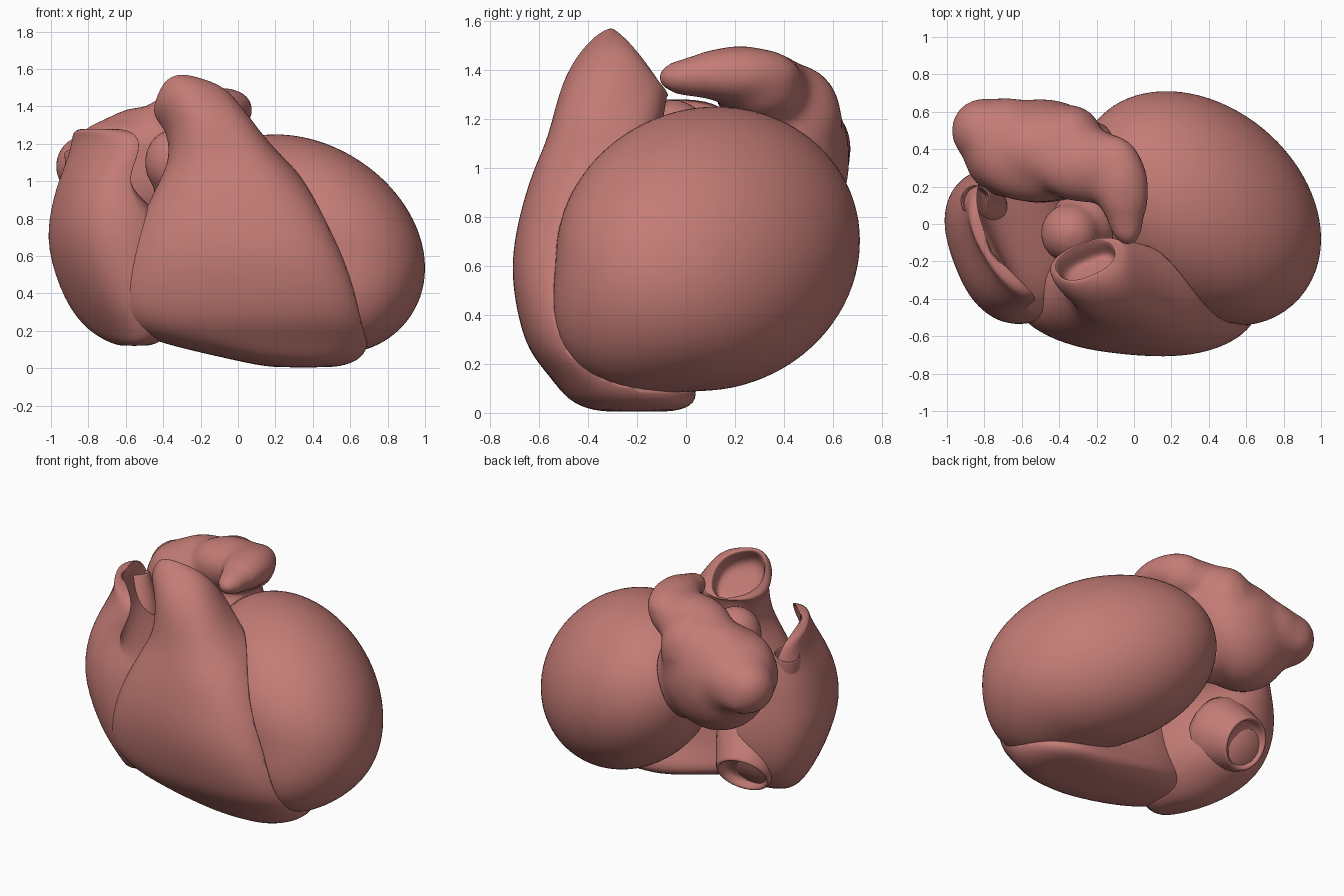
import bpy, bmesh, math
from mathutils import Vector, Matrix

if "Cube" in bpy.data.objects:
    bpy.data.objects.remove(bpy.data.objects["Cube"])

flesh = bpy.data.materials.new("flesh")
flesh.diffuse_color = (0.55, 0.2, 0.18, 1)
flesh.use_nodes = True
flesh.node_tree.nodes["Principled BSDF"].inputs["Base Color"].default_value = flesh.diffuse_color


def finish(bm, name, subsurf=0):
    bmesh.ops.recalc_face_normals(bm, faces=bm.faces)
    me = bpy.data.meshes.new(name)
    bm.to_mesh(me)
    bm.free()
    for p in me.polygons:
        p.use_smooth = True
    me.materials.append(flesh)
    ob = bpy.data.objects.new(name, me)
    bpy.context.collection.objects.link(ob)
    if subsurf:
        ob.modifiers.new("smooth", 'SUBSURF').levels = subsurf
        ob.modifiers["smooth"].render_levels = subsurf
    return ob


def skin(name, rings, subsurf=2):
    """Bridge a list of equal-length point rings and cap both ends."""
    bm = bmesh.new()
    vs = [[bm.verts.new(p) for p in r] for r in rings]
    n = len(vs[0])
    for a, b in zip(vs, vs[1:]):
        for i in range(n):
            bm.faces.new((a[i], a[(i + 1) % n], b[(i + 1) % n], b[i]))
    for end in (vs[0], vs[-1]):
        c = bm.verts.new(sum((v.co for v in end), Vector()) / n)
        for i in range(n):
            bm.faces.new((end[i], end[(i + 1) % n], c))
    return finish(bm, name, subsurf)


def section(z, x1, y1, x2, y2, front, back, tilt=(0, 0), n=28):
    """Horizontal blunt lens along a chord, with separate bulges on its two sides."""
    a, b = Vector((x1, y1)), Vector((x2, y2))
    mid, half = (a + b) / 2, (b - a) / 2
    d = half.normalized()
    nrm = Vector((d.y, -d.x))
    out = []
    for i in range(n):
        t = 2 * math.pi * i / n
        s = math.copysign(abs(math.sin(t)) ** 0.9, math.sin(t))
        c = math.copysign(abs(math.cos(t)) ** 0.8, math.cos(t))
        p = mid + half * c + nrm * (front * s if s > 0 else back * s)
        o = p - mid
        out.append(Vector((p.x, p.y, z + tilt[0] * o.x + tilt[1] * o.y)))
    return out


def shrink(ring, k, move=(0, 0, 0)):
    c = sum(ring, Vector()) / len(ring)
    return [c + (p - c) * k + Vector(move) for p in ring]


def vessel(name, base, tip, r0, r1, depth=0.12):
    """Short tube with a rounded lip and a recessed opening at the tip."""
    base, tip = Vector(base), Vector(tip)
    q = (tip - base).to_track_quat('Z', 'Y')
    L = (tip - base).length
    prof = [(r0, 0), ((r0 + r1) / 2 * 0.97, L * 0.5), (r1, L * 0.92), (r1 * 0.96, L),
            (r1 * 0.86, L), (r1 * 0.8, L - 0.03), (r1 * 0.76, L - depth)]
    rings = [[base + q @ Vector((r * math.cos(t * math.pi / 10),
                                 r * math.sin(t * math.pi / 10), h))
              for t in range(20)] for r, h in prof]
    return skin(name, rings, 1)


def blob(name, parts, voxel=0.022, rounds=10):
    """Fuse ellipsoids (centre, radii, z-turn in degrees) into one soft body."""
    bm = bmesh.new()
    for c, r, turn in parts:
        m = Matrix.Translation(c) @ Matrix.Rotation(math.radians(turn), 4, 'Z') @ Matrix.Diagonal((*r, 1))
        bmesh.ops.create_icosphere(bm, subdivisions=4, radius=1, matrix=m)
    ob = finish(bm, name)
    rm = ob.modifiers.new("fuse", 'REMESH')
    rm.mode, rm.voxel_size, rm.use_smooth_shade = 'VOXEL', voxel, True
    sm = ob.modifiers.new("soften", 'SMOOTH')
    sm.factor, sm.iterations = 0.5, rounds
    return ob


def seat_against(ob, other):
    """Trim a part so that it rests on its neighbour."""
    m = ob.modifiers.new("seat", 'BOOLEAN')
    m.operation, m.solver, m.object = 'DIFFERENCE', 'EXACT', other


# Left ventricle: sphere sheared into a slanted ellipsoid, fuller at the lower front
sx, sy, sz = 0.65, 0.62, 0.58
xy, xz, yz = -0.11, -0.087, 0.02
l21, l31 = xy / sx, xz / sx
l22 = math.sqrt(sy ** 2 - l21 ** 2)
l32 = (yz - l31 * l21) / l22
l33 = math.sqrt(sz ** 2 - l31 ** 2 - l32 ** 2)
bm = bmesh.new()
bmesh.ops.create_icosphere(bm, subdivisions=5, radius=1, matrix=Matrix((
    (sx, 0, 0, 0.35), (l21, l22, 0, 0.09), (l31, l32, l33, 0.67), (0, 0, 0, 1))))
for v in bm.verts:
    q, w = (v.co.y - 0.09) / sy, (v.co.z - 0.67) / sz
    g = 1 + 0.6 * (max(0, -q) * max(0, -w)) ** 2
    v.co.y, v.co.z = 0.09 + q * sy * g, 0.67 + w * sz * g
left_ventricle = finish(bm, "left_ventricle")

# Right ventricle rising into the pulmonary trunk with a recessed opening
rv = [section(*s) for s in (
    (0.005, 0.15, -0.2, 0.55, -0.2, 0.18, 0.18),
    (0.05, -0.05, -0.25, 0.67, -0.2, 0.26, 0.28),
    (0.15, -0.5, -0.28, 0.71, -0.3, 0.27, 0.32),
    (0.25, -0.64, -0.32, 0.69, -0.41, 0.275, 0.34),
    (0.4, -0.67, -0.36, 0.65, -0.48, 0.26, 0.36),
    (0.6, -0.61, -0.38, 0.57, -0.5, 0.27, 0.35),
    (0.8, -0.52, -0.38, 0.48, -0.46, 0.26, 0.3),
    (1.0, -0.42, -0.32, 0.36, -0.4, 0.26, 0.2),
    (1.12, -0.365, -0.28, 0.26, -0.29, 0.28, 0.18),
    (1.26, -0.38, -0.27, 0.1, -0.18, 0.29, 0.13, (0, -0.3)),
    (1.36, -0.44, -0.28, -0.02, -0.14, 0.21, 0.11, (0.2, -0.6)),
    (1.395, -0.45, -0.27, -0.06, -0.12, 0.15, 0.1, (0.25, -1.0)),
    (1.42, -0.42, -0.26, -0.09, -0.12, 0.1, 0.08, (0.25, -1.4)))]
rv += [shrink(rv[-1], 0.92, (-0.01, 0.01, 0)),
       shrink(rv[-1], 0.86, (0.01, -0.03, -0.04)),
       shrink(rv[-1], 0.82, (0.03, -0.07, -0.1))]
seat_against(skin("right_ventricle", rv), left_ventricle)

# Right atrium: rounded sac whose top thins into a curved ear-like wall
skin("right_atrium", [section(*s) for s in (
    (0.12, -0.62, -0.1, -0.5, -0.4, 0.08, 0.1),
    (0.2, -0.76, 0.08, -0.44, -0.45, 0.14, 0.24),
    (0.35, -0.8, 0.28, -0.46, -0.5, 0.25, 0.34),
    (0.65, -0.84, 0.3, -0.5, -0.52, 0.325, 0.38),
    (0.85, -0.82, 0.28, -0.55, -0.5, 0.29, 0.2),
    (1.0, -0.82, 0.26, -0.59, -0.45, 0.23, 0.0),
    (1.12, -0.82, 0.23, -0.53, -0.42, 0.19, -0.07),
    (1.22, -0.83, 0.19, -0.51, -0.39, 0.15, -0.08),
    (1.28, -0.84, 0.1, -0.57, -0.33, 0.12, -0.08))])

# Great veins entering the right atrium
vessel("upper_vein", (-0.78, 0.08, 0.85), (-0.85, 0.13, 1.17), 0.14, 0.085, 0.15)
vessel("lower_vein", (-0.58, 0.06, 0.53), (-0.64, 0.31, 0.36), 0.28, 0.18, 0.06)

# Left atrium with vein stubs and the ear that reaches forward
left_atrium = blob("left_atrium", [
    ((-0.5, 0.39, 1.04), (0.36, 0.28, 0.36), 0),
    ((-0.68, 0.41, 1.08), (0.24, 0.27, 0.23), 0),
    ((-0.82, 0.5, 1.08), (0.16, 0.17, 0.17), 0),
    ((-0.8, 0.55, 1.04), (0.13, 0.13, 0.12), 0),
    ((-0.52, 0.37, 1.18), (0.36, 0.26, 0.18), 0),
    ((-0.34, 0.44, 1.2), (0.18, 0.2, 0.23), 0),
    ((-0.25, 0.31, 1.32), (0.28, 0.2, 0.16), 0),
    ((-0.07, 0.22, 1.38), (0.15, 0.26, 0.12), 10),
    ((-0.05, 0.04, 1.37), (0.1, 0.17, 0.085), 10),
    ((-0.28, 0.34, 0.95), (0.25, 0.22, 0.28), 0)], 0.022, 30)
seat_against(left_atrium, left_ventricle)

# Root of the main artery, domed between the other vessels
seat_against(blob("main_artery_root", [
    ((-0.34, -0.05, 1.1), (0.16, 0.16, 0.18), 0),
    ((-0.26, 0.0, 0.95), (0.19, 0.19, 0.22), 0),
    ((-0.14, 0.06, 0.8), (0.24, 0.24, 0.25), 0)]), left_ventricle)
